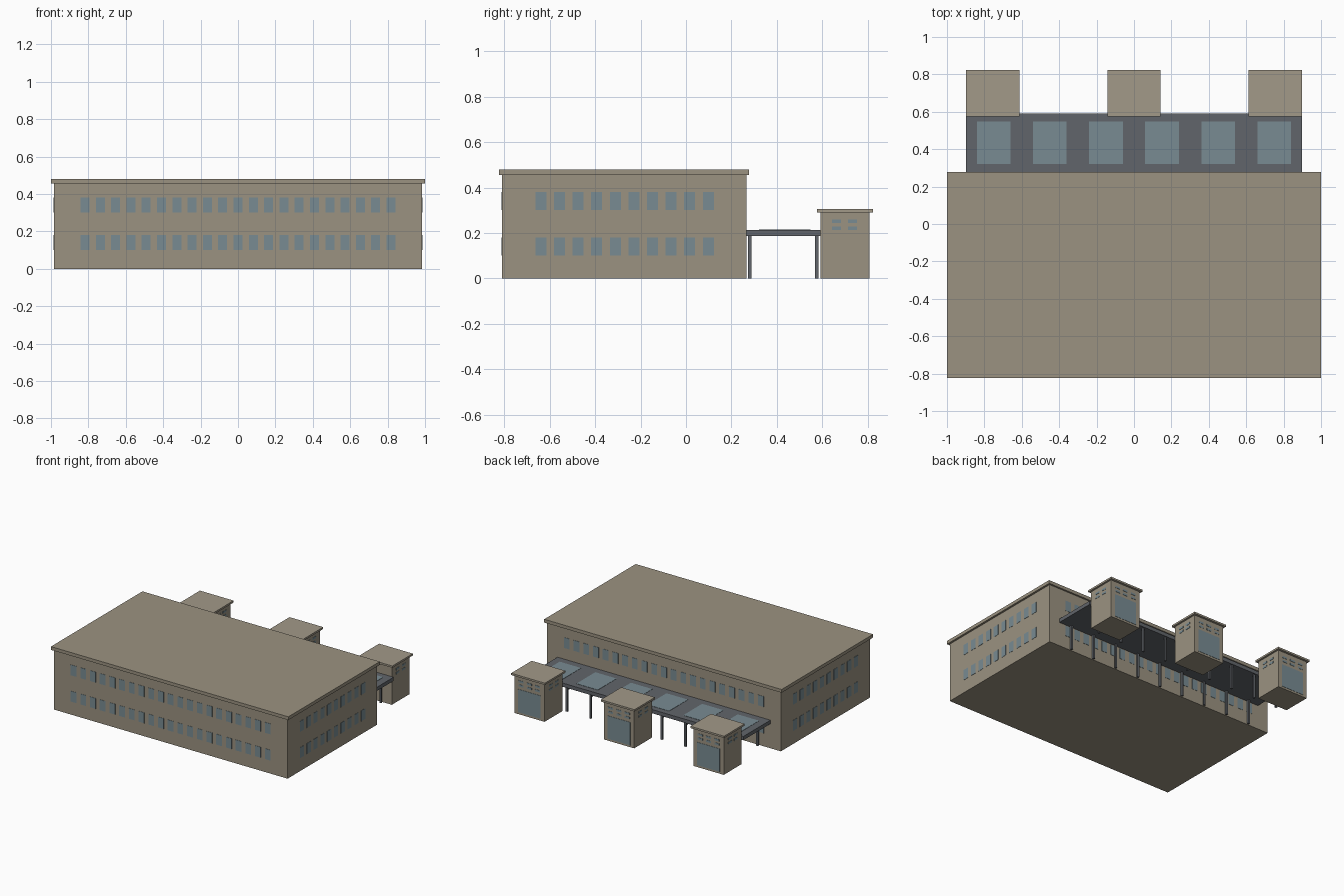
import bpy, bmesh
from mathutils import Vector

if "Cube" in bpy.data.objects:
    bpy.data.objects.remove(bpy.data.objects["Cube"])


def material(name, rgb):
    m = bpy.data.materials.new(name)
    m.diffuse_color = (*rgb, 1)
    m.use_nodes = True
    m.node_tree.nodes["Principled BSDF"].inputs["Base Color"].default_value = m.diffuse_color
    return m


STONE = material("stone", (0.33, 0.29, 0.22))
CAP = material("cap_stone", (0.36, 0.32, 0.25))
GLASS = material("glass", (0.19, 0.26, 0.29))
METAL = material("dark_metal", (0.12, 0.13, 0.145))


def boxes(name, spans, mat):
    """One object from many boxes, each ((x0, x1), (y0, y1), (z0, z1))."""
    bm = bmesh.new()
    for span in spans:
        lo = Vector([s[0] for s in span])
        hi = Vector([s[1] for s in span])
        for v in bmesh.ops.create_cube(bm, size=1)["verts"]:
            v.co = Vector([c + o * (b - a) for c, o, a, b in
                           zip((lo + hi) / 2, v.co, lo, hi)])
    mesh = bpy.data.meshes.new(name)
    bm.to_mesh(mesh)
    bm.free()
    mesh.materials.append(mat)
    ob = bpy.data.objects.new(name, mesh)
    bpy.context.collection.objects.link(ob)
    return ob


def around(c, w):
    return (c - w / 2, c + w / 2)


T = 0.004  # thickness of window panes, half sunk into the wall

# Main hall and its flat overhanging roof
X, Y0, Y1 = 0.985, -0.81, 0.265
boxes("main_hall", [((-X, X), (Y0, Y1), (0, 0.455))], STONE)
boxes("main_roof", [((-1, 1), (-0.823, 0.278), (0.455, 0.48))], STONE)

# Two storeys of windows on all four walls
STOREYS = [(0.10, 0.18), (0.30, 0.38)]
PITCH = 0.0818
long_xs = [(i - 10) * PITCH for i in range(21)]
side_ys = [-0.27 + (i - 4.5) * PITCH for i in range(10)]
for name, y in (("front_windows", Y0), ("back_windows", Y1)):
    boxes(name, [(around(x, 0.048), around(y, T), z)
                 for z in STOREYS for x in long_xs], GLASS)
for name, x in (("left_windows", -X), ("right_windows", X)):
    boxes(name, [(around(x, T), around(y, 0.048), z)
                 for z in STOREYS for y in side_ys], GLASS)

# Canopy behind the hall with six skylights
boxes("canopy", [((-0.897, 0.897), (0.265, 0.591), (0.186, 0.214))], METAL)
boxes("skylights", [(around(-0.75 + 0.3 * i, 0.18), (0.32, 0.547), around(0.214, T))
                    for i in range(6)], GLASS)

# Two rows of canopy posts
boxes("canopy_posts", [(around(-0.8 + 0.2 * i, 0.015), around(y, 0.014), (0, 0.188))
                       for i in range(9) for y in (0.28, 0.575)], METAL)

# Three entrance towers with caps, large panes and small vents
VENT_ROWS = [(0.213, 0.228), (0.244, 0.259)]
BACK = 0.806
for side, cx in (("left", -0.755), ("middle", 0), ("right", 0.755)):
    boxes(side + "_tower", [(around(cx, 0.255), (0.591, BACK), (0, 0.292))], STONE)
    boxes(side + "_tower_cap", [(around(cx, 0.284), (0.576, 0.823), (0.291, 0.305))], CAP)
    boxes(side + "_tower_window", [(around(cx, 0.19), around(BACK, T), (0.015, 0.19))], GLASS)
    vents = [(around(cx + s * 0.1275, T), around(y, 0.041), z)
             for s in (-1, 1) for y in (0.662, 0.732) for z in VENT_ROWS]
    vents += [(around(cx + d, 0.041), around(BACK, T), z)
              for d in (-0.07, 0, 0.07) for z in VENT_ROWS]
    boxes(side + "_tower_vents", vents, GLASS)
